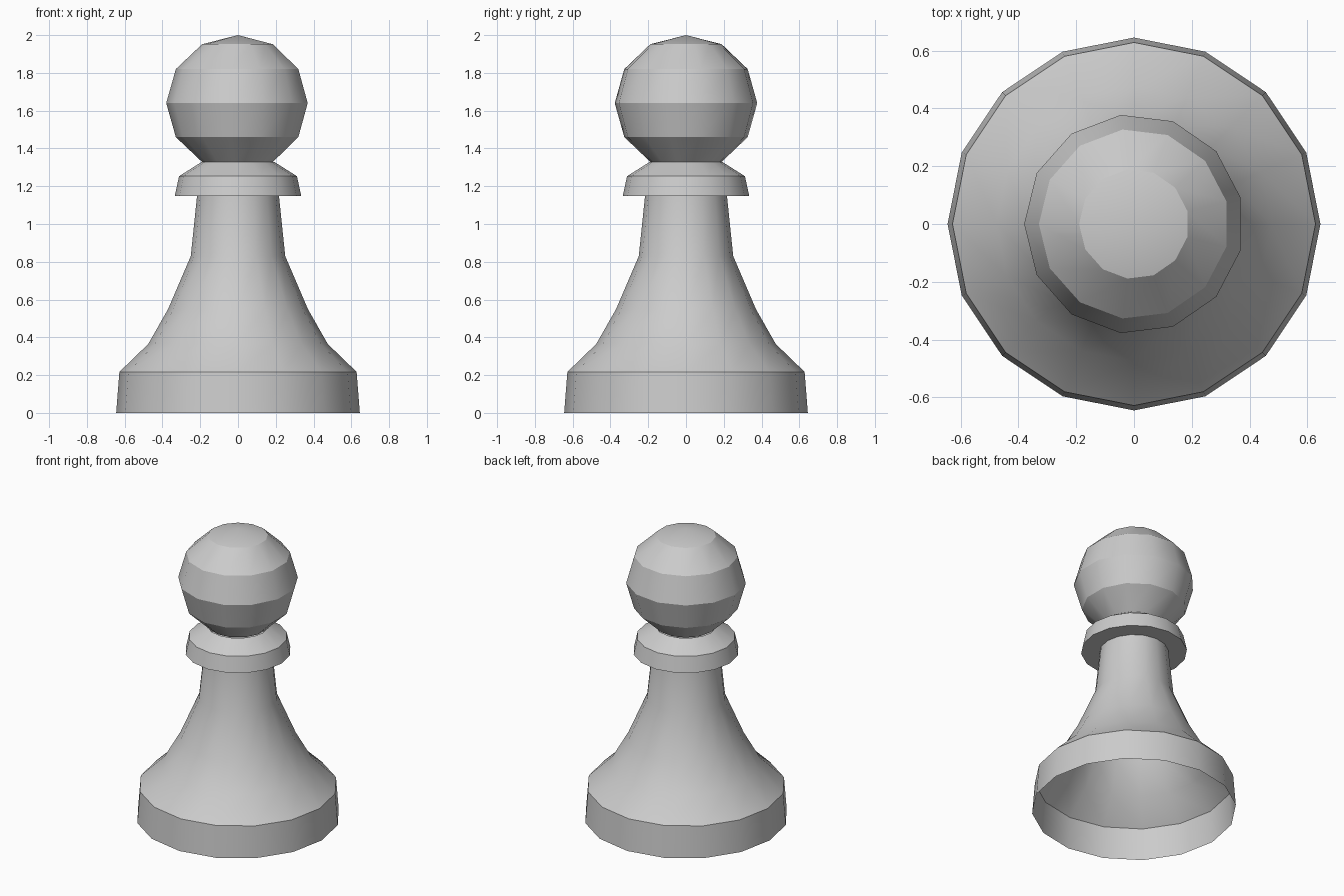
import bpy
import bmesh
from math import cos, sin, pi, radians

if "Cube" in bpy.data.objects:
    bpy.data.objects.remove(bpy.data.objects["Cube"], do_unlink=True)

grey = bpy.data.materials.new("light_grey")
grey.use_nodes = True
colour = (0.6, 0.6, 0.6, 1)
grey.diffuse_color = colour
grey.node_tree.nodes["Principled BSDF"].inputs["Base Color"].default_value = colour


def lathe(name, profile, sides):
    """Turn a bottom-to-top (radius, height) profile; zero radius is a pole."""
    bm = bmesh.new()
    rings = []
    for r, z in profile:
        if r == 0:
            rings.append([bm.verts.new((0, 0, z))] * sides)
        else:
            angles = [pi + 2 * pi * i / sides for i in range(sides)]
            rings.append([bm.verts.new((r * cos(a), r * sin(a), z)) for a in angles])
    for low, high in zip(rings, rings[1:]):
        for i in range(sides):
            j = (i + 1) % sides
            corners = dict.fromkeys((low[i], low[j], high[j], high[i]))
            bm.faces.new(list(corners))
    mesh = bpy.data.meshes.new(name)
    bm.to_mesh(mesh)
    bm.free()
    mesh.materials.append(grey)
    obj = bpy.data.objects.new(name, mesh)
    bpy.context.collection.objects.link(obj)
    bpy.ops.object.select_all(action="DESELECT")
    obj.select_set(True)
    bpy.context.view_layer.objects.active = obj
    bpy.ops.object.shade_smooth_by_angle(angle=radians(28))
    return obj


# Hollow foot and flared stem, open underneath
lathe("body", [(0.645, 0), (0.628, 0.217), (0.475, 0.365), (0.37, 0.55),
               (0.25, 0.83), (0.217, 1.148)], 16)

# Collar with a flat underside
lathe("collar", [(0.217, 1.148), (0.335, 1.148), (0.312, 1.253), (0.195, 1.327)], 16)

# Ball head, slightly flattened
steps = 6
ball = [(0.38 * sin(pi * k / steps), 1.64 - 0.36 * cos(pi * k / steps))
        for k in range(1, steps)]
lathe("head", [(0, 1.28)] + ball + [(0, 2.0)], 13)
